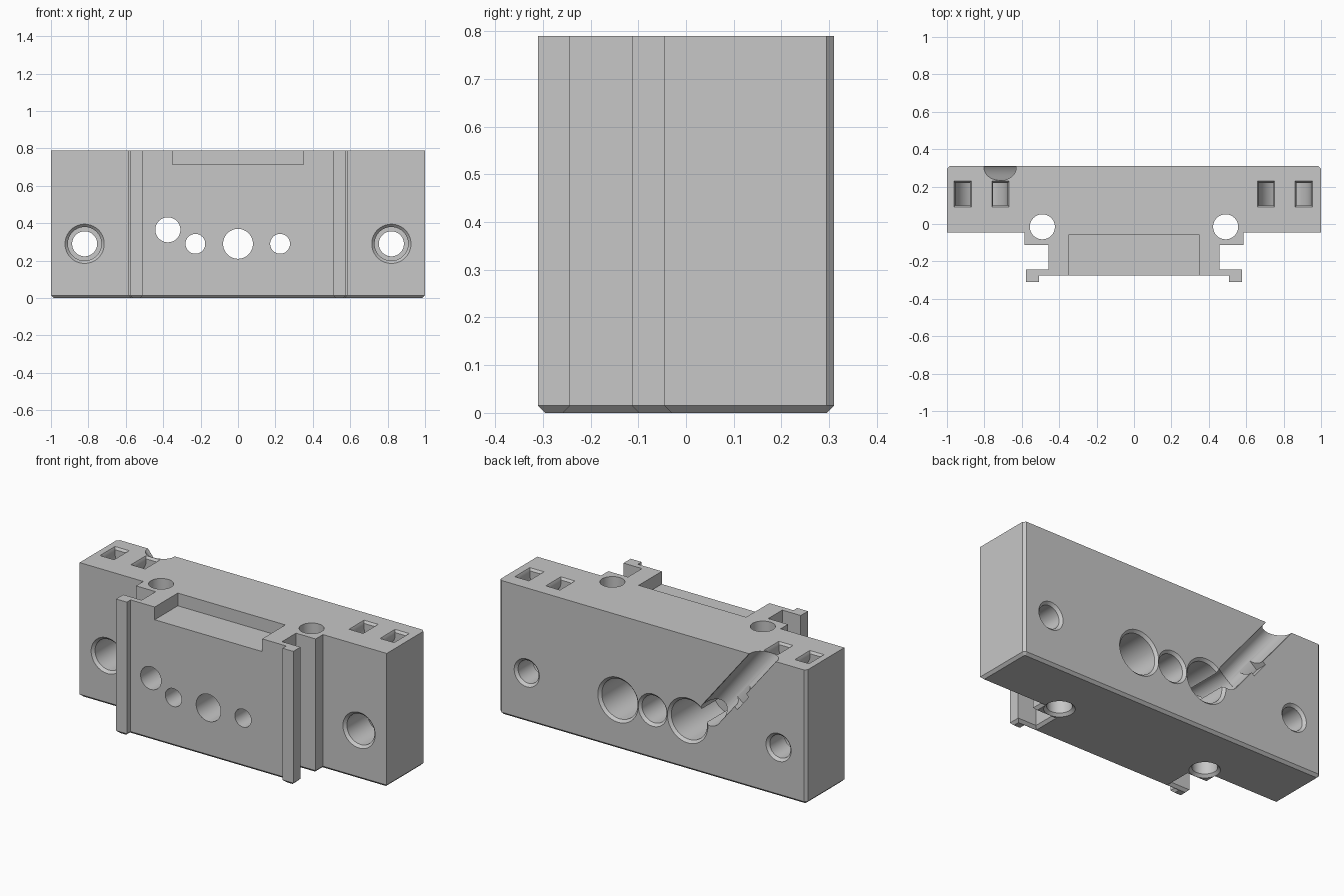
import bpy, bmesh, math
from mathutils import Matrix, Vector

if "Cube" in bpy.data.objects:
    bpy.data.objects.remove(bpy.data.objects["Cube"])

TOP, BACK, EDGE = 0.79, 0.31, 0.015

grey = bpy.data.materials.new("light grey plastic")
grey.use_nodes = True
colour = (0.57, 0.57, 0.57, 1)
grey.diffuse_color = colour
grey.node_tree.nodes["Principled BSDF"].inputs["Base Color"].default_value = colour


def make(name, bm):
    bmesh.ops.recalc_face_normals(bm, faces=bm.faces)
    mesh = bpy.data.meshes.new(name)
    bm.to_mesh(mesh)
    bm.free()
    mesh.materials.append(grey)
    ob = bpy.data.objects.new(name, mesh)
    bpy.context.collection.objects.link(ob)
    return ob


def prism(name, outline, low, high, chamfer=0, matrix=Matrix()):
    """Extrude an outline along local z, optionally chamfering its lower rim."""
    bm = bmesh.new()
    base = bm.faces.new([bm.verts.new((x, y, low + chamfer)) for x, y in outline])
    top = bmesh.ops.extrude_face_region(bm, geom=[base], use_keep_orig=True)["geom"]
    for v in top:
        if isinstance(v, bmesh.types.BMVert):
            v.co.z = high
    bmesh.ops.recalc_face_normals(bm, faces=bm.faces)
    if chamfer:
        bmesh.ops.inset_region(bm, faces=[base], thickness=chamfer, use_even_offset=True)
        for v in base.verts:
            v.co.z = low
    bm.transform(matrix)
    return make(name, bm)


def turned(name, stations, matrix, sides=48):
    """Stack rings of (distance, radius) along local z and close the ends."""
    bm = bmesh.new()
    rings = []
    for t, r in stations:
        angles = [2 * math.pi * (i + 0.5) / sides for i in range(sides)]
        rings.append([bm.verts.new((r * math.cos(a), r * math.sin(a), t)) for a in angles])
    for a, b in zip(rings, rings[1:]):
        for i in range(sides):
            j = (i + 1) % sides
            bm.faces.new((a[i], a[j], b[j], b[i]))
    bm.faces.new(rings[0])
    bm.faces.new(rings[-1])
    bm.transform(matrix)
    return make(name, bm)


def cut(cutter):
    cutter.hide_render = True
    mod = body.modifiers.new(cutter.name, "BOOLEAN")
    mod.operation, mod.solver, mod.object = "DIFFERENCE", "EXACT", cutter
    bpy.context.view_layer.objects.active = body
    bpy.ops.object.modifier_apply(modifier=mod.name)
    bpy.data.objects.remove(cutter)


def box_outline(x0, x1, y0, y1):
    return [(x0, y0), (x1, y0), (x1, y1), (x0, y1)]


def bore(name, x, z, stations):
    """Round hole running front to back; stations are (y, radius)."""
    turn = Matrix.Translation((x, 0, z)) @ Matrix.Rotation(-math.pi / 2, 4, "X")
    cut(turned(name, stations, turn))


# Body: mount plate, waist and front rails in one plan outline
half = [(1, BACK - EDGE), (1, -0.045), (0.585, -0.045), (0.585, -0.113),
        (0.457, -0.113), (0.457, -0.243), (0.577, -0.243), (0.577, -0.31),
        (0.507, -0.31), (0.507, -0.275)]
half = [(1 - EDGE, BACK)] + half
outline = half + [(-x, y) for x, y in reversed(half)]
body = prism("mount_block", outline, 0, TOP, EDGE)

# Shallow recess along the top of the front
cut(prism("front_recess", box_outline(-0.35, 0.35, -0.4, -0.06), 0.715, 1))

# Vertical bolt holes, flared at the bottom
for x in (-0.49, 0.49):
    cut(turned("vertical_hole", [(-0.01, 0.092), (0.015, 0.067), (1, 0.067)],
               Matrix.Translation((x, -0.015, 0))))

# Counterbored mounting holes
for x in (-0.82, 0.82):
    bore("mounting_hole", x, 0.29,
         [(-0.06, 0.12), (-0.03, 0.09), (0.16, 0.09), (0.16, 0.067),
          (0.295, 0.067), (0.325, 0.097)])

# Wide rear bores with small front openings
for x in (-0.228, 0.225):
    bore("rear_bore", x, 0.29,
         [(-0.4, 0.053), (-0.09, 0.053), (-0.09, 0.117), (0.295, 0.117), (0.325, 0.147)])
bore("centre_hole", 0, 0.29, [(-0.4, 0.08), (0.295, 0.08), (0.325, 0.11)])
bore("cable_hole", -0.375, 0.365, [(-0.4, 0.067), (0.4, 0.067)])

# Slanted cable groove on the back, from the cable hole to the top
start, end = Vector((-0.375, 0.3, 0.365)), Vector((-0.716, 0.3, TOP))
run = end - start
tilt = Matrix.Translation(start) @ run.to_track_quat("Z", "Y").to_matrix().to_4x4()
cut(turned("cable_groove", [(0, 0.067), (run.length + 0.2, 0.067)], tilt))
cut(turned("groove_rim", [(0, 0.082), (run.length + 0.2, 0.082)],
           Matrix.Translation((0, 0.055, 0)) @ tilt))

# Small tie notch across the lower side of the groove
across = Matrix.Translation(start + run * 0.42) @ Matrix.Rotation(
    math.atan2(run.x, run.z), 4, "Y")
notch = prism("tie_notch", box_outline(-0.09, 0, -0.06, 0.1), -0.06, 0.06, 0, across)
cut(notch)

# Curved tie channels, each joining a pair of top slots
for centre in (-0.815, 0.807):
    arc = [math.pi * i / 24 for i in range(25)]
    loop = [(0.14 * math.cos(a), 0.14 * math.sin(a)) for a in arc]
    loop += [(0.062 * math.cos(a), 0.062 * math.sin(a)) for a in reversed(arc)]
    loop = [(0.14, -0.1)] + loop[:25] + [(-0.14, -0.1), (-0.062, -0.1)] + loop[25:] + [(0.062, -0.1)]
    down = Matrix.Translation((centre, 0, TOP - 0.03)) @ Matrix.Rotation(-math.pi / 2, 4, "X")
    cut(prism("tie_channel", loop, 0.1, 0.22, 0, down))
    for side in (-1, 1):
        place = Matrix.Translation((centre + side * 0.101, 0.16, TOP))
        root = math.sqrt(2)
        size = Matrix.Diagonal((0.046 * root, 0.07 * root, 1, 1))
        cut(turned("slot_mouth", [(-0.015, 0.84), (0, 1), (0.02, 1.2)], place @ size, 4))

# Smooth bores, crisp edges
bpy.ops.object.select_all(action="DESELECT")
body.select_set(True)
bpy.context.view_layer.objects.active = body
bpy.ops.object.shade_smooth_by_angle(angle=math.radians(30))
